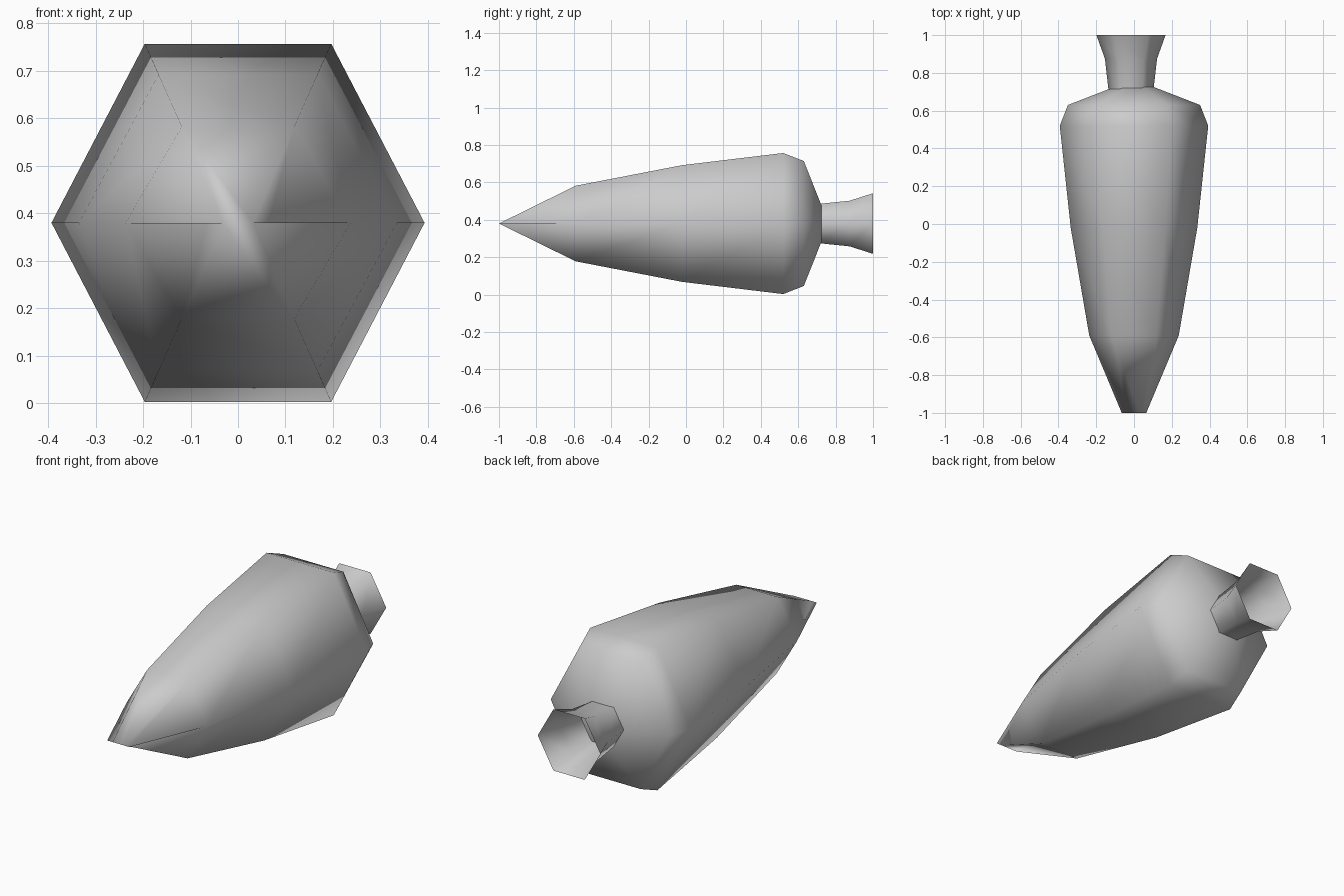
import bpy, bmesh, math

cube = bpy.data.objects.get("Cube")
if cube:
    bpy.data.objects.remove(cube, do_unlink=True)

gray = bpy.data.materials.new("plain_gray")
gray.use_nodes = True
COLOR = (0.6, 0.6, 0.6, 1)
gray.diffuse_color = COLOR
gray.node_tree.nodes["Principled BSDF"].inputs["Base Color"].default_value = COLOR

CENTER_Z = 0.38
SIDES = 6


def hex_loft(name, rings, center_x=0.0, cap_end=False):
    """Loft six-sided rings along y; each ring is (y, half width, half height)."""
    bm = bmesh.new()
    loops = []
    for y, half_w, half_h in rings:
        loop = []
        for i in range(SIDES):
            a = math.tau * i / SIDES
            height = half_h * math.sin(a) / math.sin(math.pi / 3)
            loop.append(bm.verts.new((center_x + half_w * math.cos(a), y, CENTER_Z + height)))
        loops.append(loop)
    for a, b in zip(loops, loops[1:]):
        for i in range(SIDES):
            j = (i + 1) % SIDES
            bm.faces.new((a[i], a[j], b[j], b[i]))
    if cap_end:
        bm.faces.new(loops[-1])
    # Merge the flattened nose ring into a single chisel edge
    bmesh.ops.remove_doubles(bm, verts=bm.verts, dist=0.0005)
    bmesh.ops.recalc_face_normals(bm, faces=bm.faces)
    for f in bm.faces:
        f.smooth = True
    mesh = bpy.data.meshes.new(name)
    bm.to_mesh(mesh)
    bm.free()
    mesh.materials.append(gray)
    obj = bpy.data.objects.new(name, mesh)
    bpy.context.collection.objects.link(obj)
    return obj


# Tapered body with a chisel nose and a sloping rear shoulder
hex_loft("body", [
    (-1.0, 0.065, 0.0),
    (-0.59, 0.237, 0.202),
    (-0.02, 0.335, 0.312),
    (0.52, 0.393, 0.377),
    (0.63, 0.35, 0.334),
    (0.725, 0.105, 0.095),
], cap_end=True)

# Open flared nozzle, set slightly off centre
hex_loft("nozzle", [
    (0.70, 0.118, 0.104),
    (0.875, 0.138, 0.122),
    (1.0, 0.183, 0.162),
], center_x=-0.016)
